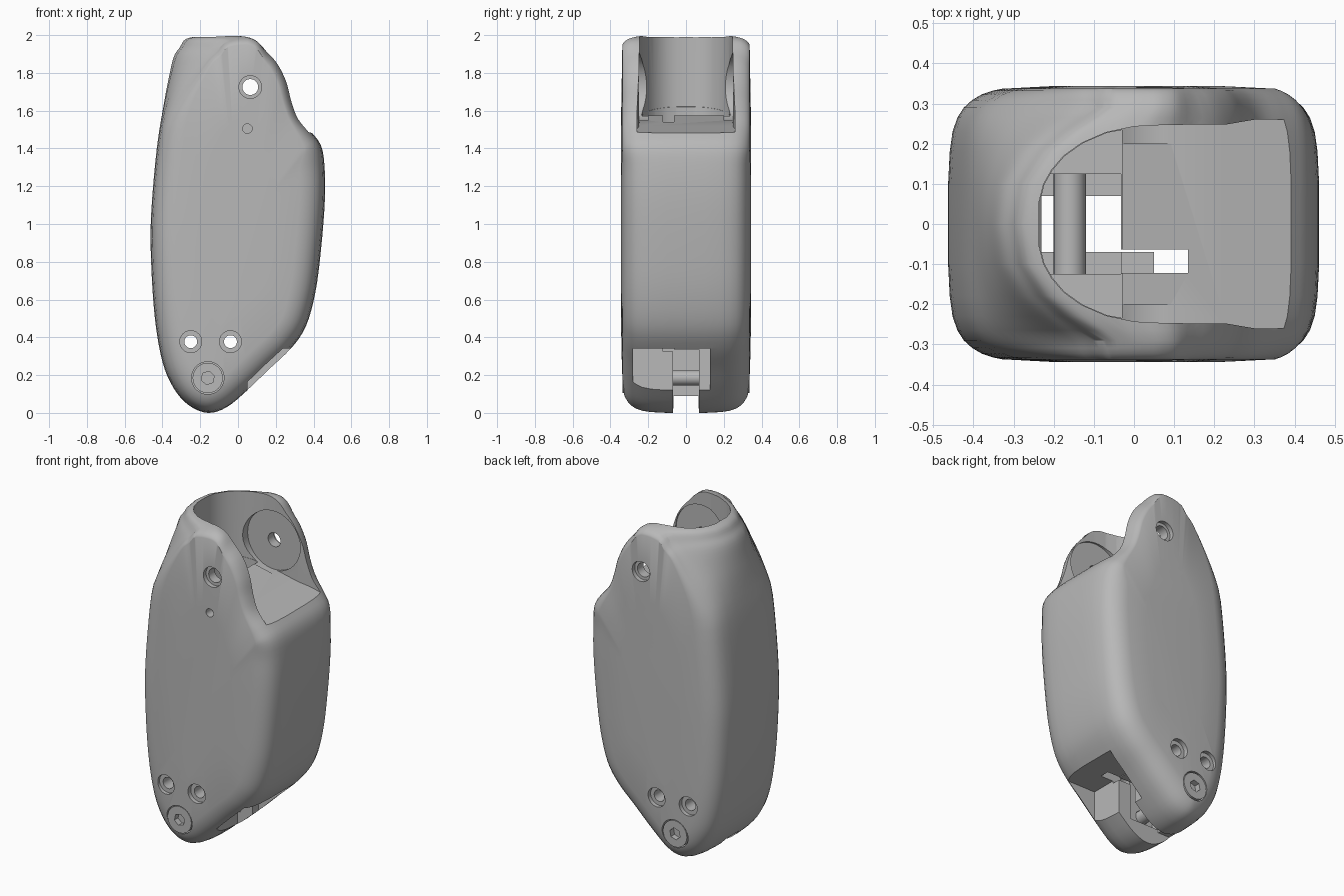
import bpy, bmesh, math
from mathutils import Vector

old = bpy.data.objects.get("Cube")
if old:
    bpy.data.objects.remove(old, do_unlink=True)

grey = bpy.data.materials.new("plain_grey")
grey.use_nodes = True
grey.diffuse_color = (0.48, 0.48, 0.48, 1)
grey.node_tree.nodes["Principled BSDF"].inputs["Base Color"].default_value = (0.48, 0.48, 0.48, 1)

parts = bpy.context.scene.collection


def loft(name, rings, group=parts):
    """Closed solid through rings of equal length."""
    bm = bmesh.new()
    rows = [[bm.verts.new(p) for p in ring] for ring in rings]
    n = len(rows[0])
    for a, b in zip(rows, rows[1:]):
        for i in range(n):
            j = (i + 1) % n
            bm.faces.new((a[i], a[j], b[j], b[i]))
    bm.faces.new(rows[0][::-1])
    bm.faces.new(rows[-1])
    bmesh.ops.recalc_face_normals(bm, faces=bm.faces)
    bmesh.ops.triangulate(bm, faces=[f for f in bm.faces if len(f.verts) > 4])
    mesh = bpy.data.meshes.new(name)
    bm.to_mesh(mesh)
    bm.free()
    mesh.materials.append(grey)
    ob = bpy.data.objects.new(name, mesh)
    group.objects.link(ob)
    return ob


def box(group, x0, x1, y0, y1, z0, z1):
    return loft("cutter", [[(x0, y0, z), (x1, y0, z), (x1, y1, z), (x0, y1, z)]
                           for z in (z0, z1)], group)


def rod(group, x, z, r, y0, y1, n=40, name="cutter"):
    turn = [math.tau * (i + 0.3) / n for i in range(n)]
    return loft(name, [[(x + r * math.cos(t), y, z + r * math.sin(t)) for t in turn]
                       for y in (y0, y1)], group)


def new_group():
    group = bpy.data.collections.new("cutters")
    bpy.context.scene.collection.children.link(group)
    return group


def volume(mesh):
    bm = bmesh.new()
    bm.from_mesh(mesh)
    v = bm.calc_volume()
    bm.free()
    return v


def cut(ob, group):
    """Subtract all cutters at once; use the second solver if the first loses the solid."""
    whole = ob.data.copy()
    for cutter in group.objects:
        cutter.hide_render = True
    for solver in ("EXACT", "MANIFOLD"):
        ob.data = whole.copy()
        mod = ob.modifiers.new("cut", "BOOLEAN")
        mod.operation = "DIFFERENCE"
        mod.operand_type = "COLLECTION"
        mod.collection = group
        mod.solver = solver
        bpy.context.view_layer.update()
        bpy.context.view_layer.objects.active = ob
        bpy.ops.object.modifier_apply(modifier=mod.name)
        if 0.4 < volume(ob.data) / volume(whole) < 0.995:
            break
    for cutter in list(group.objects):
        bpy.data.objects.remove(cutter, do_unlink=True)
    bpy.data.collections.remove(group)


def smooth(ob, degrees=30):
    bpy.ops.object.select_all(action="DESELECT")
    ob.select_set(True)
    bpy.context.view_layer.objects.active = ob
    bpy.ops.object.shade_smooth_by_angle(angle=math.radians(degrees))


def curve(points, steps=4):
    """Closed smooth curve through the points."""
    pts = [Vector(p) for p in points]
    out, n = [], len(pts)
    for i in range(n):
        a, b, c, d = (pts[(i + k) % n] for k in (-1, 0, 1, 2))
        for s in range(steps):
            t = s / steps
            out.append(0.5 * (2 * b + (c - a) * t + (2 * a - 5 * b + 4 * c - d) * t * t
                              + (3 * b - a - 3 * c + d) * t ** 3))
    return out


# Side outline of the housing, counter-clockwise in x and z
outline = curve([
    (-0.16, 0), (-0.06, 0.03), (0.05, 0.12), (0.165, 0.23), (0.28, 0.34), (0.36, 0.46),
    (0.41, 0.64), (0.44, 0.87), (0.46, 1.13), (0.457, 1.32), (0.437, 1.42), (0.385, 1.49),
    (0.325, 1.56), (0.29, 1.65), (0.26, 1.76), (0.2, 1.87), (0.1, 1.96), (0, 1.995),
    (-0.1, 2), (-0.19, 1.995), (-0.275, 1.98), (-0.308, 1.935), (-0.34, 1.885),
    (-0.365, 1.78), (-0.39, 1.65), (-0.43, 1.4),
    (-0.46, 1.05), (-0.46, 0.8), (-0.44, 0.5), (-0.4, 0.27), (-0.34, 0.13), (-0.26, 0.04)])


def ramp(v, low, high):
    return min(max((v - low) / (high - low), 0), 1)


def layer(y, inset, shrink=1):
    """Outline moved inward, with the upper end rounded across the width."""
    ring = []
    sweep = 0.24 * (min(abs(y), 0.285) / 0.3) ** 2.5
    for i, p in enumerate(outline):
        along = (outline[(i + 1) % len(outline)] - outline[i - 1]).normalized()
        top = ramp(p.y, 1.5, 1.98)
        thin = top if p.x < 0 else ramp(p.y, 1.3, 1.55)
        d = inset * (1 - 0.62 * thin)
        x, z = p.x - along.y * d, p.y + along.x * d
        x += sweep * top ** 1.5 * max(0.15 - x, 0) / 0.425
        ring.append((x * shrink, y, 0.95 + (z - 0.95) * shrink))
    return ring


half = [(0.1, 0), (0.18, 0.004), (0.23, 0.011), (0.265, 0.023), (0.29, 0.039),
        (0.309, 0.06), (0.323, 0.084), (0.332, 0.11), (0.337, 0.135)]
stack = [(-y, d) for y, d in reversed(half)] + [(0, 0)] + half
sides = [layer(y, d) for y, d in stack]
housing = loft("housing", [layer(-0.344, 0.135, 0.6)] + sides + [layer(0.344, 0.135, 0.6)])
cutters = new_group()

# Open upper chamber with a gently sloping floor
rim = [(-0.238, 0.05), (-0.225, 0.1), (-0.205, 0.135), (-0.175, 0.17), (-0.13, 0.202),
       (-0.07, 0.228), (0, 0.243), (0.08, 0.247), (0.23, 0.248), (0.3, 0.26), (0.7, 0.262)]
plan = rim[::-1] + [(x, -y) for x, y in rim]
loft("cutter", [[(x, y, 1.575 - 0.22 * (x + 0.03)) for x, y in plan],
                [(x, y, 2.3) for x, y in plan]], cutters)

# Deep well following the chamber's rounded end
arc = [(x + 0.002, y - 0.001) for x, y in rim[:6]] + [(-0.03, 0.234)]
well = arc[::-1] + [(x, -y) for x, y in arc]
loft("cutter", [[(x, y, z) for x, y in well] for z in (0.6, 1.66)], cutters)

# Lower passage, bottom slot, side pocket and release channel
for limits in [(-0.233, -0.033, -0.125, 0.125, 0.11, 0.63),
               (-0.231, 0.5, -0.07, 0.07, -0.1, 0.335),
               (-0.32, -0.2, -0.067, 0.067, -0.11, 0.09),
               (0.05, 0.6, -0.28, 0.127, -0.2, 0.34),
               (-0.045, 0.135, -0.122, -0.064, 0.325, 1.7)]:
    box(cutters, *limits)

# Pin holes through both walls, each with a counterbore
for x, z, r, wide in [(0.065, 1.725, 0.042, 0.06),
                      (-0.25, 0.377, 0.034, 0.058), (-0.04, 0.377, 0.034, 0.058)]:
    rod(cutters, x, z, r, -0.51, 0.51)
    for side in (-1, 1):
        rod(cutters, x, z, wide, side * 0.315, side * 0.5)
rod(cutters, 0.05, 1.505, 0.025, -0.5, -0.29)

# Shallow round recesses on the chamber walls, screw seats and pin bore
for side in (-1, 1):
    rod(cutters, 0.065, 1.725, 0.18, side * 0.2, side * 0.257)
    rod(cutters, -0.16, 0.185, 0.086, side * 0.27, side * 0.49)
rod(cutters, -0.16, 0.185, 0.042, -0.28, 0.28)
cut(housing, cutters)
smooth(housing)

# Cross pin and its two socket-head screws
pin = rod(parts, -0.16, 0.185, 0.04, -0.29, 0.29, name="cross_pin")
smooth(pin)
for side, name in ((-1, "front_screw"), (1, "back_screw")):
    head = rod(parts, -0.16, 0.185, 0.08, side * 0.272, side * 0.335, name=name)
    socket = new_group()
    rod(socket, -0.16, 0.185, 0.036, side * 0.3, side * 0.4, n=6)
    cut(head, socket)
    smooth(head)
